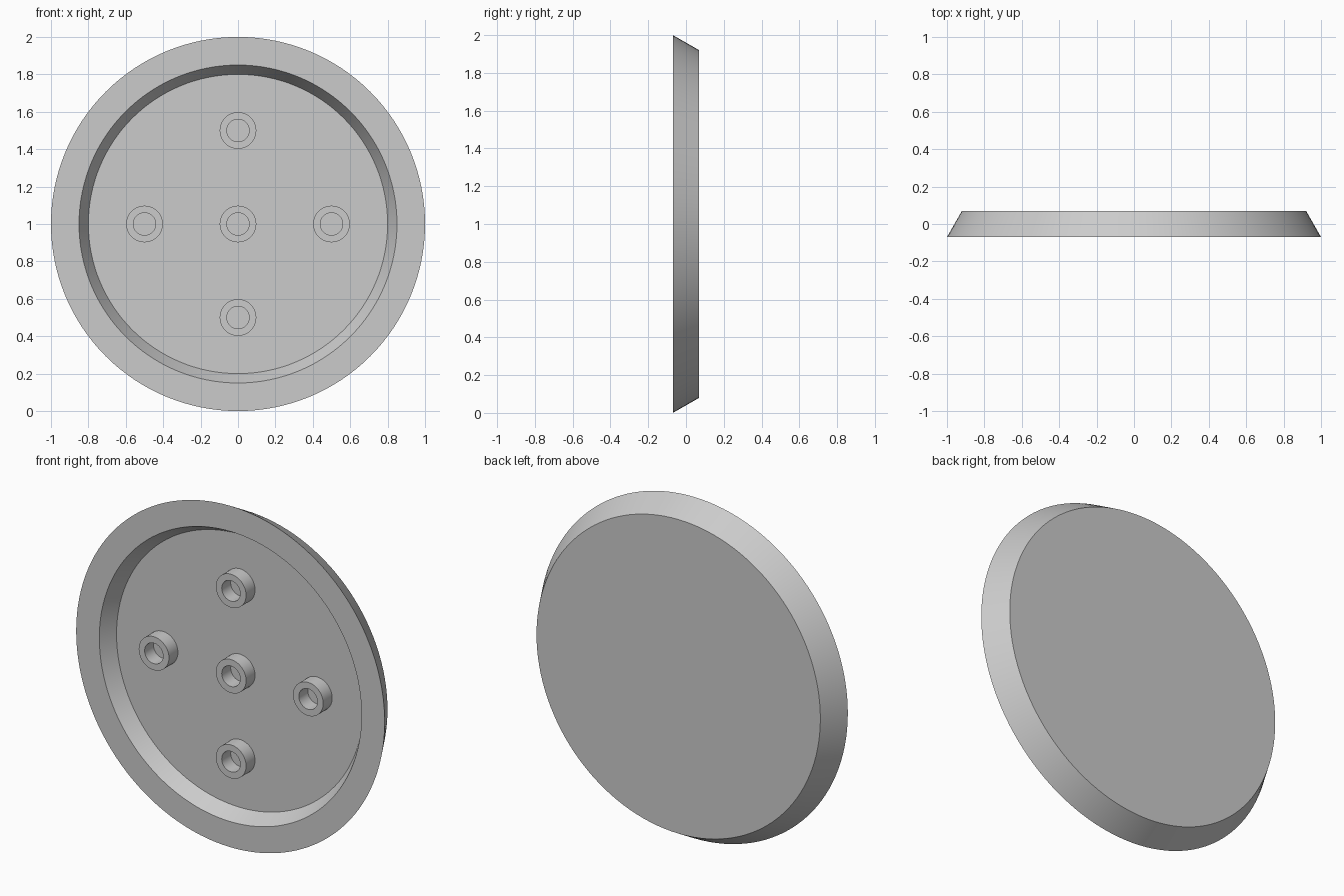
import bpy
import bmesh
from math import pi, radians

default = bpy.data.objects.get("Cube")
if default:
    bpy.data.objects.remove(default, do_unlink=True)

grey = bpy.data.materials.new("light grey")
grey.use_nodes = True
colour = (0.6, 0.6, 0.6, 1)
grey.diffuse_color = colour
grey.node_tree.nodes["Principled BSDF"].inputs["Base Color"].default_value = colour

FRONT, BACK, FLOOR = -0.07, 0.07, 0.018


def lathe(name, profile, location, steps, closed=False):
    """Spin (radius, y) points around the y axis."""
    bm = bmesh.new()
    verts = [bm.verts.new((r, y, 0)) for r, y in profile]
    pairs = list(zip(verts, verts[1:]))
    if closed:
        pairs.append((verts[-1], verts[0]))
    edges = [bm.edges.new(p) for p in pairs]
    bmesh.ops.spin(bm, geom=verts + edges, cent=(0, 0, 0), axis=(0, 1, 0),
                   angle=2 * pi, steps=steps)
    bmesh.ops.remove_doubles(bm, verts=bm.verts[:], dist=0.0001)
    bmesh.ops.recalc_face_normals(bm, faces=bm.faces[:])
    mesh = bpy.data.meshes.new(name)
    bm.to_mesh(mesh)
    bm.free()
    mesh.materials.append(grey)
    obj = bpy.data.objects.new(name, mesh)
    obj.location = location
    bpy.context.collection.objects.link(obj)
    bpy.ops.object.select_all(action="DESELECT")
    obj.select_set(True)
    bpy.context.view_layer.objects.active = obj
    bpy.ops.object.shade_smooth_by_angle(angle=radians(30))
    return obj


# Dished disc: floor, sloped inner wall, flat rim, tapered outside, flat back
lathe("dished_disc",
      [(0, FLOOR), (0.8, FLOOR), (0.85, FRONT), (1, FRONT), (0.92, BACK), (0, BACK)],
      (0, 0, 1), 128)

# Five hollow bosses: one in the middle, four around it
bosses = {"centre": (0, 0), "left": (0.5, 0), "right": (-0.5, 0),
          "upper": (0, 0.5), "lower": (0, -0.5)}
for side, (x, z) in bosses.items():
    lathe(side + "_boss",
          [(0.06, FLOOR + 0.01), (0.06, FRONT + 0.005), (0.098, FRONT + 0.005), (0.098, FLOOR + 0.01)],
          (x, 0, 1 + z), 48, closed=True)
